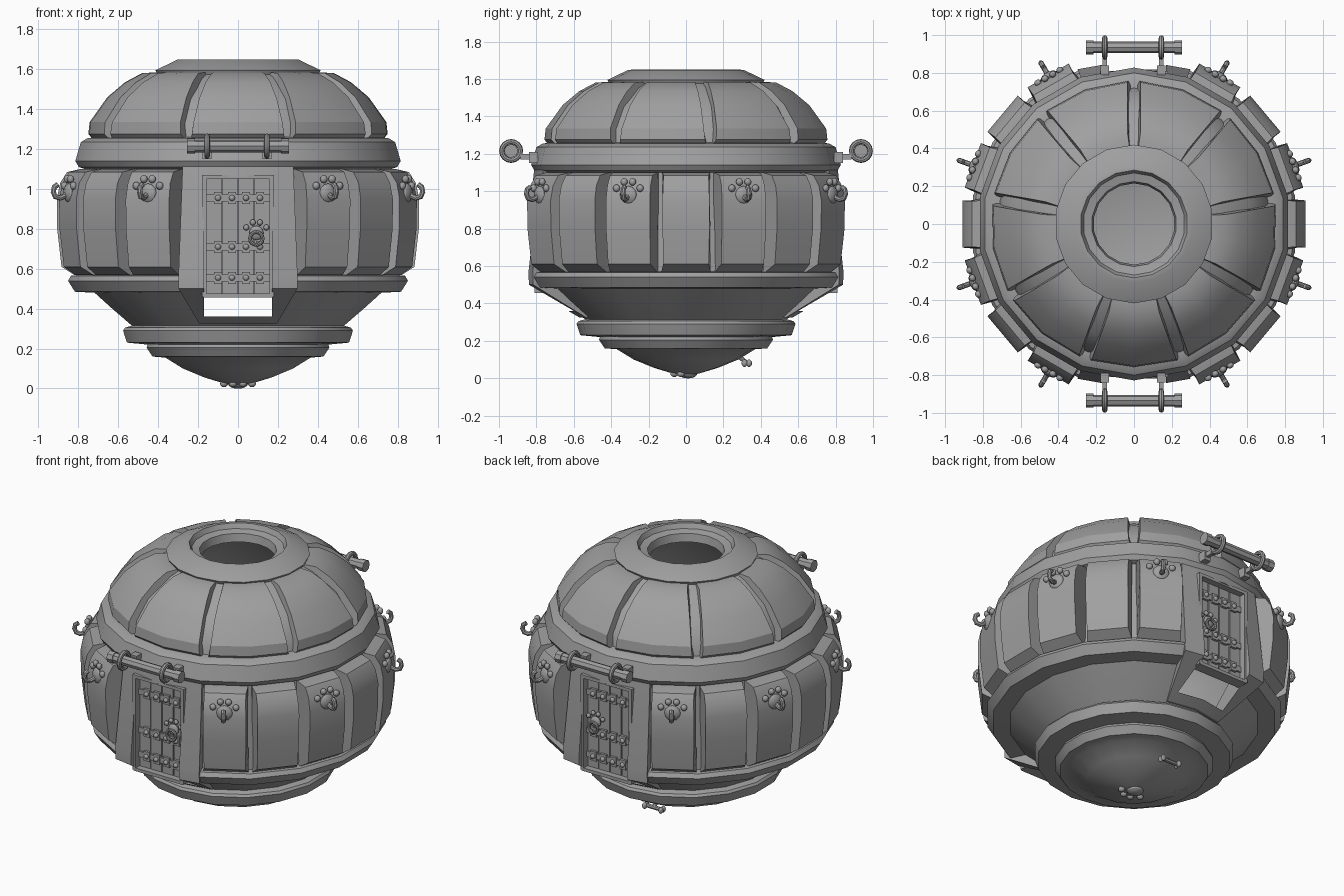
import bpy, bmesh
from math import sin, cos, pi, radians, degrees
from mathutils import Matrix, Vector

cube = bpy.data.objects.get("Cube")
if cube:
    bpy.data.objects.remove(cube)

grey = bpy.data.materials.new("stone_grey")
grey.use_nodes = True
grey.diffuse_color = (0.35, 0.35, 0.35, 1)
grey.node_tree.nodes["Principled BSDF"].inputs["Base Color"].default_value = (0.35, 0.35, 0.35, 1)
parts = []


def finish(name, bm):
    bmesh.ops.remove_doubles(bm, verts=bm.verts, dist=1e-5)
    bmesh.ops.recalc_face_normals(bm, faces=bm.faces)
    mesh = bpy.data.meshes.new(name)
    bm.to_mesh(mesh)
    bm.free()
    mesh.materials.append(grey)
    ob = bpy.data.objects.new(name, mesh)
    bpy.context.collection.objects.link(ob)
    parts.append(ob)
    return ob


def polar(r, z, deg):
    return Vector((r * cos(radians(deg)), r * sin(radians(deg)), z))


def revolve(name, profile, n=18):
    bm = bmesh.new()
    cols = [[bm.verts.new(polar(r, z, 10 + 360 * i / n)) for r, z in profile] for i in range(n)]
    for i in range(n):
        a, b = cols[i], cols[(i + 1) % n]
        for j in range(len(profile) - 1):
            bm.faces.new((a[j], b[j], b[j + 1], a[j + 1]))
    return finish(name, bm)


def sector(name, centre, half, steps, profile):
    """Solid wedge; each profile point is (radius, height, side margin)."""
    bm = bmesh.new()
    cols = []
    for i in range(steps + 1):
        t = 2 * i / steps - 1
        cols.append([bm.verts.new(polar(r, z, centre + t * (half - degrees(m / r))))
                     for r, z, m in profile])
    k = len(profile)
    for a, b in zip(cols, cols[1:]):
        for j in range(k):
            bm.faces.new((a[j], b[j], b[(j + 1) % k], a[(j + 1) % k]))
    bm.faces.new(cols[0])
    bm.faces.new(cols[-1])
    return finish(name, bm)


def add_box(bm, centre, size):
    bmesh.ops.create_cube(bm, size=1, matrix=Matrix.Translation(centre) @ Matrix.Diagonal((*size, 1)))


def add_ball(bm, base, centre, size):
    bmesh.ops.create_uvsphere(bm, u_segments=12, v_segments=8, radius=1,
                              matrix=base @ Matrix.Translation(centre) @ Matrix.Diagonal((*size, 1)))


def facing(loc, normal, up):
    n = Vector(normal).normalized()
    side = Vector(up).cross(n).normalized()
    m = Matrix((side, n.cross(side), n)).transposed().to_4x4()
    m.translation = loc
    return m


def paw(name, loc, normal, up, s):
    bm = bmesh.new()
    base = facing(loc, normal, up)
    add_ball(bm, base, (0, 0, 0), (s, s, s * 0.5))
    for x, y in ((-1.4, 0.75), (-0.5, 1.45), (0.5, 1.45), (1.4, 0.75)):
        add_ball(bm, base, (x * s, y * s, 0), (s * 0.4, s * 0.42, s * 0.35))
    finish(name, bm)


def tube(name, points, radius, cyclic=False):
    cu = bpy.data.curves.new(name, "CURVE")
    cu.dimensions = "3D"
    cu.bevel_depth = radius
    cu.bevel_resolution = 2
    cu.use_fill_caps = True
    sp = cu.splines.new("POLY")
    sp.points.add(len(points) - 1)
    for p, co in zip(sp.points, points):
        p.co = (*co, 1)
    sp.use_cyclic_u = cyclic
    tmp = bpy.data.objects.new(name + "_path", cu)
    bm = bmesh.new()
    bm.from_mesh(tmp.to_mesh())
    tmp.to_mesh_clear()
    bpy.data.objects.remove(tmp)
    finish(name, bm)


def ring(name, centre, u, v, major, minor):
    u, v, c = Vector(u), Vector(v), Vector(centre)
    pts = [c + major * (cos(i * pi / 8) * u + sin(i * pi / 8) * v) for i in range(16)]
    tube(name, pts, minor, True)


# Hollow shell: base bowl, rings, wall, dome, rim and inside
shell = revolve("shell", [
    (0, .015), (.07, .025), (.17, .055), (.28, .1), (.37, .155), (.435, .16), (.465, .205),
    (.46, .22), (.565, .23), (.585, .29), (.575, .305), (.54, .315), (.64, .4), (.73, .48),
    (.83, .485), (.865, .54), (.85, .565), (.8, .57), (.78, 1.1), (.81, 1.11), (.828, 1.14),
    (.8, 1.235), (.765, 1.255), (.72, 1.26), (.705, 1.33), (.62, 1.45), (.47, 1.55),
    (.41, 1.575), (.42, 1.595), (.31, 1.648), (.285, 1.65), (.27, 1.62), (.225, 1.61),
    (.215, 1.56), (.4, 1.5), (.62, 1.28), (.72, 1.08), (.72, .56), (.64, .48), (.48, .335),
    (.3, .27), (0, .24)])

# Doorway surrounds, front and back
surrounds = [sector(f"{side}_door_surround", a, 20, 2, [
    (.72, 1.13, 0), (.81, 1.13, 0), (.872, .57, 0), (.87, .5, 0), (.57, .325, 0),
    (.5, .33, 0), (.72, .54, 0)]) for side, a in (("front", -90), ("back", 90))]

# Cut the doorways through
bm = bmesh.new()
add_box(bm, (0, 0, .71), (.34, 2.4, .70))
cutter = finish("doorway_cutter", bm)
parts.remove(cutter)
cutter.hide_render = True
for ob in [shell] + surrounds:
    mod = ob.modifiers.new("doorway", "BOOLEAN")
    mod.operation = "DIFFERENCE"
    mod.solver = "EXACT"
    mod.object = cutter
    bpy.context.view_layer.objects.active = ob
    bpy.ops.object.modifier_apply(modifier=mod.name)
bpy.data.objects.remove(cutter)

# Dome panels
for i in range(9):
    sector(f"dome_panel_{i}", -90 + 40 * i, 20, 2, [
        (.69, 1.25, .01), (.74, 1.255, .02), (.757, 1.275, .03), (.75, 1.335, .035),
        (.66, 1.46, .035), (.57, 1.535, .035), (.485, 1.58, .035), (.415, 1.585, .025),
        (.4, 1.54, .01)])

# Wall panels, with a paw and hook on every second one
for side, mid in (("left", 0), ("right", 180)):
    for k in range(-3, 4):
        a = mid + 20 * k
        sector(f"{side}_wall_panel_{k + 3}", a, 10, 1, [
            (.75, 1.1, .012), (.8, 1.1, .012), (.865, 1.085, .03), (.9, 1.03, .034),
            (.917, .95, .034), (.915, .8, .034), (.893, .61, .034), (.83, .568, .012),
            (.75, .568, .012)])
        if k % 2:
            out = polar(1, 0, a)
            paw(f"{side}_paw_{k + 3}", polar(.902, .98, a), out, (0, 0, 1), .048)
            tube(f"{side}_hook_{k + 3}", [polar(r, z, a) for r, z in (
                (.9, .985), (.925, .965), (.95, .955), (.975, .962), (.985, .985),
                (.98, 1.01), (.962, 1.022))], .014)

# Doors and hanging bars, mirrored front to back
for side, s in (("front", -1), ("back", 1)):
    bm = bmesh.new()
    for i in range(4):
        add_box(bm, (-.12 + .08 * i, s * .755, .765), (.074, .03, .6))
    add_box(bm, (0, s * .748, .765), (.34, .02, .6))
    finish(f"{side}_door_planks", bm)

    bm = bmesh.new()
    for x in (-.17, .17):
        add_box(bm, (x, s * .775, .765), (.022, .07, .61))
    for z in (.465, 1.06):
        add_box(bm, (0, s * .775, z), (.35, .07, .02))
    finish(f"{side}_door_frame", bm)

    bm = bmesh.new()
    for z in (.555, .71, .955):
        add_box(bm, (0, s * .773, z), (.32, .014, .035))
        for x in (-.1, -.03, .04, .11):
            add_box(bm, (x, s * .776, z), (.042, .018, .06))
            add_ball(bm, Matrix(), (x, s * .788, z), (.015, .014, .015))
    finish(f"{side}_door_straps", bm)

    paw(f"{side}_door_paw", (.092, s * .785, .78), (0, s, 0), (0, 0, 1), .036)
    ring(f"{side}_door_ring", (.092, s * .808, .752), (1, 0, 0), (0, 0, 1), .032, .009)

    bm = bmesh.new()
    for x, length, r in ((0, .51, .031), (-.235, .04, .037), (.235, .04, .037)):
        bmesh.ops.create_cone(bm, cap_ends=True, segments=8, radius1=r, radius2=r, depth=length,
                              matrix=Matrix.Translation((x, s * .935, 1.215)) @ Matrix.Rotation(pi / 2, 4, "Y"))
    finish(f"{side}_bar", bm)
    for name, x in (("right", -.155), ("left", .145)):
        ring(f"{side}_{name}_bar_ring", (x, s * .935, 1.215), (0, 1, 0), (0, 0, 1), .05, .014)
        bm = bmesh.new()
        add_box(bm, (x, s * .815, 1.18), (.045, .05, .06))
        add_box(bm, (x, s * .855, 1.185), (.024, .06, .03))
        finish(f"{side}_{name}_bar_mount", bm)

# Paw and small bone under the base
paw("base_paw", (0, .01, .024), (0, 0, -1), (0, -1, 0), .05)
tube("bone_stalk", [(0, .27, .13), (0, .325, .08)], .012)
tube("bone_shaft", [(-.055, .325, .08), (.055, .325, .08)], .013)
bm = bmesh.new()
for x in (-.058, .058):
    for y in (-.012, .012):
        add_ball(bm, Matrix(), (x, .325 + y, .08), (.014, .016, .02))
finish("bone_ends", bm)

# Smooth shading with crisp edges
bpy.ops.object.select_all(action="DESELECT")
for ob in parts:
    ob.select_set(True)
bpy.context.view_layer.objects.active = shell
bpy.ops.object.shade_smooth_by_angle(angle=radians(28))
